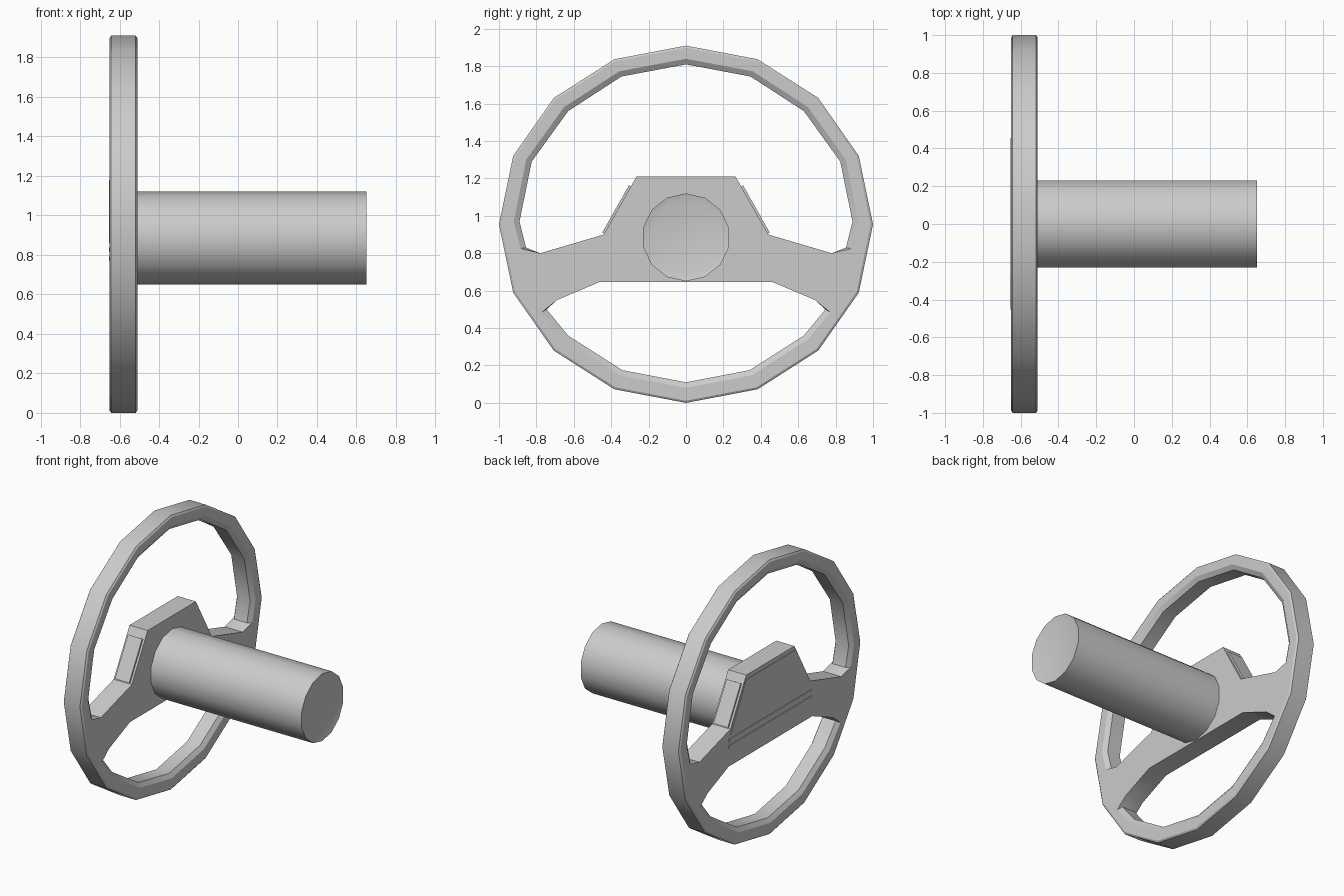
import bpy, bmesh, math
from mathutils import Vector

if "Cube" in bpy.data.objects:
    bpy.data.objects.remove(bpy.data.objects["Cube"])

X0, X1 = -0.65, -0.51      # thickness of the wheel
CZ = 0.955                 # centre height of the wheel


def finish(bm, name, angle=30):
    bmesh.ops.recalc_face_normals(bm, faces=bm.faces)
    me = bpy.data.meshes.new(name)
    bm.to_mesh(me)
    bm.free()
    ob = bpy.data.objects.new(name, me)
    bpy.context.collection.objects.link(ob)
    bpy.ops.object.select_all(action='DESELECT')
    ob.select_set(True)
    bpy.context.view_layer.objects.active = ob
    bpy.ops.object.shade_smooth_by_angle(angle=math.radians(angle))
    return ob


def bridge(bm, a, b):
    n = len(a)
    for i in range(n):
        j = (i + 1) % n
        bm.faces.new((a[i], a[j], b[j], b[i]))


def wall(bm, pts, face_scale, chamfer):
    """Wall around a (y, z, on_rim) outline; rim points are chamfered at both faces."""
    loops = []
    for x, s in ((X0, face_scale), (X0 + chamfer, 1), (X1 - chamfer, 1), (X1, face_scale)):
        loop = []
        for y, z, rim in pts:
            k = s if rim else 1
            loop.append(bm.verts.new((x, y * k, CZ + (z - CZ) * k)))
        loops.append(loop)
    for a, b in zip(loops, loops[1:]):
        bridge(bm, a, b)
    return loops[0], loops[-1]


def mirrored(half):
    return half + [(-y, z, r) for y, z, r in reversed(half) if y > 1e-6]


def prism(name, pts, x0, x1):
    bm = bmesh.new()
    a = [bm.verts.new((x0, y, z)) for y, z in pts]
    b = [bm.verts.new((x1, y, z)) for y, z in pts]
    bridge(bm, a, b)
    bm.faces.new(a)
    bm.faces.new(b)
    return finish(bm, name)


# wheel: sixteen-sided rim with spokes and hub left between two openings
rim = [(math.sin(i * math.tau / 16), CZ + CZ * math.cos(i * math.tau / 16), True)
       for i in range(16)]
upper = mirrored([(0, 1.81, True), (0.345, 1.745, True), (0.63, 1.56, True),
                  (0.825, 1.29, True), (0.89, 0.97, True), (0.855, 0.83, True),
                  (0.78, 0.80, False), (0.44, 0.90, False), (0.265, 1.21, False)])
lower = mirrored([(0, 0.11, True), (0.34, 0.175, True), (0.63, 0.36, True),
                  (0.745, 0.50, True), (0.69, 0.55, False), (0.46, 0.647, False)])
bm = bmesh.new()
ends = [wall(bm, rim, 0.988, 0.008), wall(bm, upper, 1.035, 0.02), wall(bm, lower, 1.035, 0.02)]
for side, nx in ((0, -1), (1, 1)):
    edges = []
    for pair in ends:
        loop = pair[side]
        edges += [bm.edges.get((loop[i - 1], loop[i])) for i in range(len(loop))]
    bmesh.ops.triangle_fill(bm, use_beauty=True, use_dissolve=False,
                            edges=edges, normal=(nx, 0, 0))
finish(bm, "wheel")

# steering column: fourteen sides, with a shallow dished end
bm = bmesh.new()
rings = []
for x, r in ((X1, 0.235), (0.65, 0.235), (0.64, 0.195)):
    rings.append([bm.verts.new((x, r * math.sin(i * math.tau / 14),
                                0.885 + r * math.cos(i * math.tau / 14))) for i in range(14)])
bridge(bm, rings[0], rings[1])
bridge(bm, rings[1], rings[2])
bm.faces.new(rings[0])
bm.faces.new(rings[2])
finish(bm, "column")

# raised hub pad and horizontal trim ridges on the driver's side
prism("hub_pad", [(-0.44, 0.86), (0.44, 0.86), (0.27, 1.18), (-0.27, 1.18)], X0 - 0.004, X0 + 0.01)
for i in range(2):
    z = 0.77 + i * 0.045
    prism("trim_ridge", [(-0.455, z), (0.455, z), (0.455, z + 0.022), (-0.455, z + 0.022)],
          X0 - 0.004, X0 + 0.01)

# thin panels on the slanted hub sides
a, b = Vector((0.44, 0.90)), Vector((0.265, 1.21))
d = (b - a).normalized()
out = Vector((d.y, -d.x)) * 0.012
p, q = a + d * 0.005, b - d * 0.06
for s in (1, -1):
    prism("hub_side_panel", [(s * v.x, v.y) for v in (p - out, p + out, q + out, q - out)],
          X0 + 0.015, X1 - 0.015)
